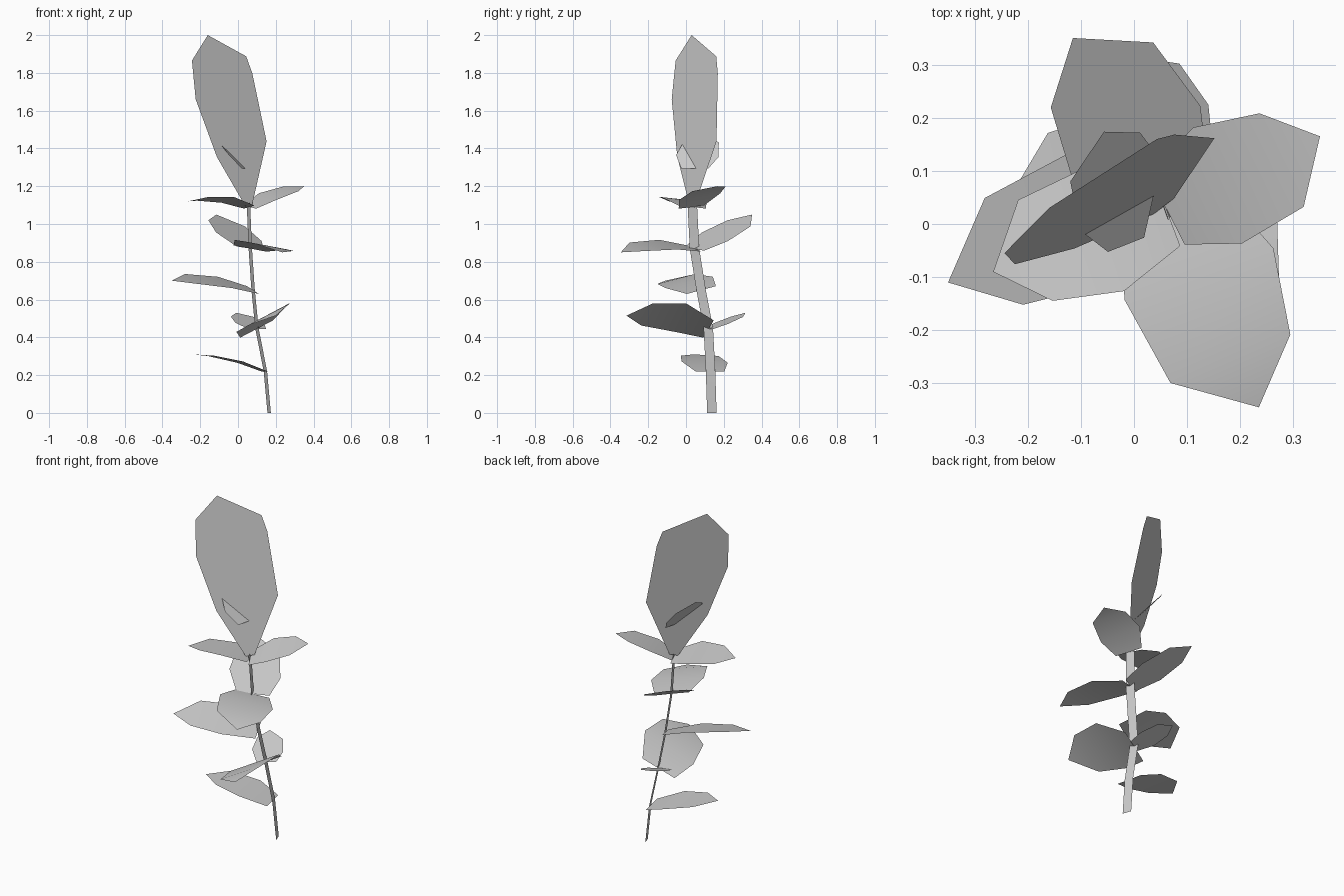
import bpy, bmesh
from math import radians, cos, sin
from mathutils import Vector

cube = bpy.data.objects.get("Cube")
if cube:
    bpy.data.objects.remove(cube, do_unlink=True)

# One grey for the whole plant
grey = bpy.data.materials.new("plain_grey")
grey.use_nodes = True
colour = (0.6, 0.6, 0.6, 1)
grey.diffuse_color = colour
grey.node_tree.nodes["Principled BSDF"].inputs["Base Color"].default_value = colour


def strip(name, pairs, tip=None):
    """Sheet joining left/right point pairs, closed by an optional tip."""
    bm = bmesh.new()
    rows = [[bm.verts.new(p) for p in pair] for pair in pairs]
    for (a, b), (c, d) in zip(rows, rows[1:]):
        bm.faces.new((a, b, d, c))
    if tip is not None:
        bm.faces.new((*rows[-1], bm.verts.new(tip)))
    for face in bm.faces:
        face.smooth = True
    mesh = bpy.data.meshes.new(name)
    bm.to_mesh(mesh)
    bm.free()
    mesh.materials.append(grey)
    obj = bpy.data.objects.new(name, mesh)
    bpy.context.collection.objects.link(obj)
    return obj


# Leaf outlines: (along, across) for the left and right edge of each row
BROAD = [((0, .22), (0, -.23)), ((.38, .345), (.32, -.36)), ((.76, .26), (.74, -.32))]
TALL = [((0, .026), (0, -.026)), ((.33, .231), (.31, -.141)),
        ((.727, .246), (.66, -.192)), ((.83, .232), (.88, -.153))]


def leaf(name, base, tip, roll=0, arch=0, width=1, outline=BROAD):
    """Leaf from base to tip, rolled about its axis and arched upwards."""
    base, tip = Vector(base), Vector(tip)
    axis = tip - base
    length = axis.length
    left = Vector((0, 0, 1)).cross(axis).normalized()
    normal = axis.normalized().cross(left)
    side = left * cos(radians(roll)) + normal * sin(radians(roll))

    def place(t, s):
        return base + axis * t + side * s * width * length + normal * arch * 4 * t * (1 - t)

    return strip(name, [[place(*p) for p in row] for row in outline], tip)


# Stem: a flat curving ribbon
path = [(.165, .137, 0), (.145, .13, .22), (.1, .118, .45), (.08, .08, .65),
        (.065, .045, .87), (.055, .033, 1.11)]
half = Vector((-.009, .025, 0))
strip("stem", [(Vector(p) - half, Vector(p) + half) for p in path])

# Leaves from the ground up
leaf("lowest_leaf", (.14, .125, .22), (-.24, .04, .31), arch=.02, width=.87)
leaf("low_front_leaf", (.1, .12, .445), (.2, -.315, .515), roll=27, arch=.04)
leaf("low_back_leaf", (.1, .12, .445), (-.01, .315, .53))
leaf("middle_right_leaf", (.08, .08, .65), (-.35, -.11, .7), roll=-14, arch=.025, width=.8)
leaf("middle_front_leaf", (.065, .045, .87), (.235, -.345, .85), roll=-10, arch=.03)
leaf("middle_back_leaf", (.065, .045, .87), (-.115, .35, 1.05), roll=8)
leaf("upper_right_leaf", (.06, .03, 1.09), (-.265, -.09, 1.12), roll=6, arch=.03)
leaf("upper_left_leaf", (.06, .03, 1.09), (.35, .165, 1.2), roll=7, arch=.02)
leaf("small_top_leaf", (.035, .045, 1.295), (-.12, .08, 1.48), width=1.35)
leaf("tall_top_leaf", (.057, .034, 1.1), (-.16, .03, 2.0), roll=126, outline=TALL)
